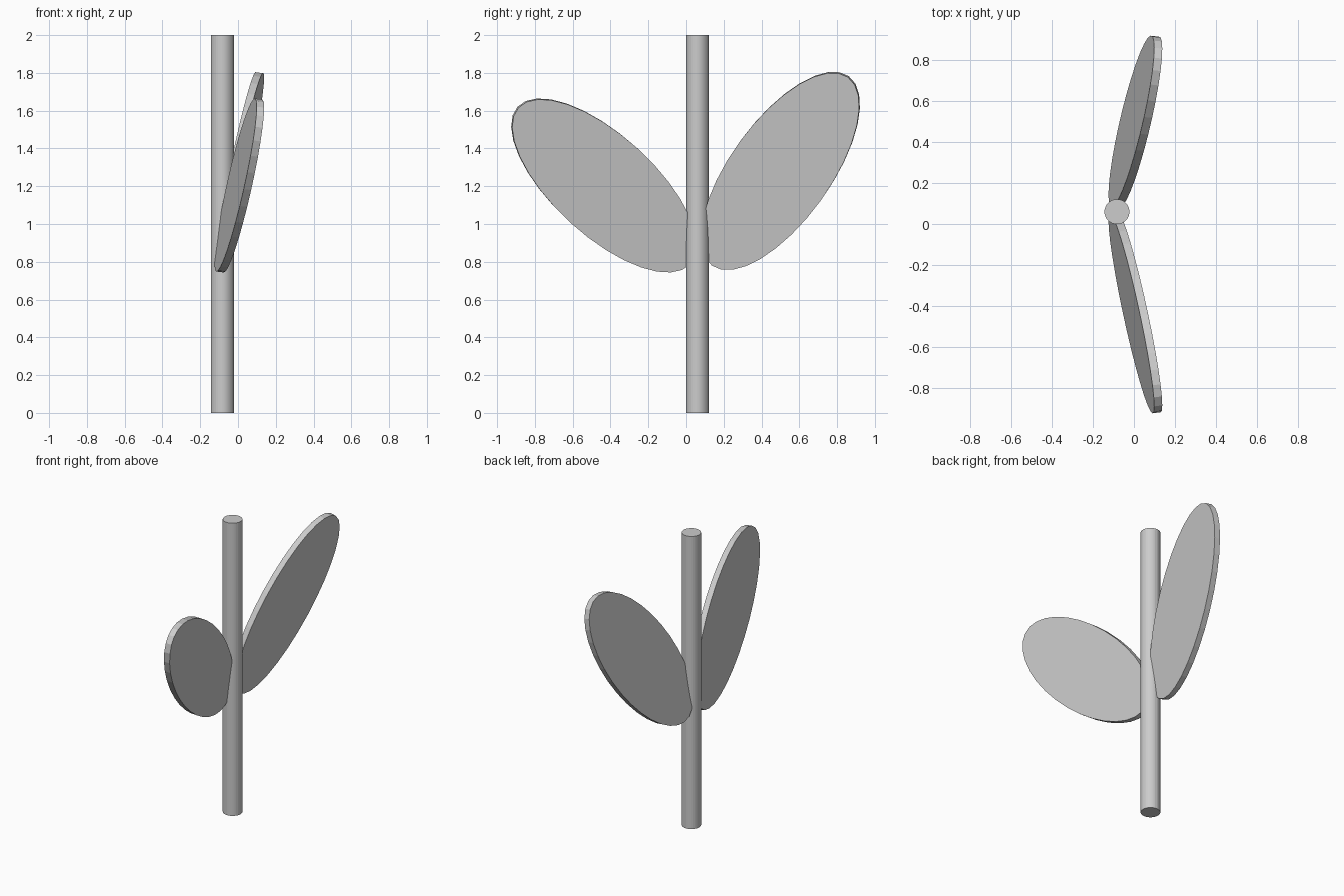
import bpy
from math import radians, sin, cos
from mathutils import Matrix, Vector

if "Cube" in bpy.data.objects:
    bpy.data.objects.remove(bpy.data.objects["Cube"])

# Single plain grey
grey = bpy.data.materials.new("light_grey")
grey.use_nodes = True
colour = (0.604, 0.604, 0.604, 1)
grey.diffuse_color = colour
grey.node_tree.nodes["Principled BSDF"].inputs["Base Color"].default_value = colour


def cylinder(name, radius, depth, location):
    bpy.ops.mesh.primitive_cylinder_add(
        vertices=32, radius=radius, depth=depth, location=location)
    obj = bpy.context.object
    obj.name = name
    obj.data.materials.append(grey)
    return obj


def leaf(name, centre, side, rise, lean=radians(10.3)):
    """Oval disc whose long axis points to side * y, up by rise, leaning to +x."""
    obj = cylinder(name, 1, 2, (0, 0, 0))
    along = Vector((sin(lean), side * cos(rise) * cos(lean), sin(rise) * cos(lean)))
    across = Vector((0, -sin(rise), side * cos(rise)))
    normal = along.cross(across)
    turn = Matrix((along, across, normal)).transposed().to_4x4()
    size = Matrix.Diagonal((0.625, 0.265, 0.02, 1))
    obj.data.transform(turn @ size)
    if (turn @ size).determinant() < 0:
        obj.data.flip_normals()
    obj.location = centre
    return obj


# Upright stem
cylinder("stem", 0.061, 2, (-0.083, 0.06, 1))

# Pair of leaves
leaf("back_leaf", (0.007, 0.5, 1.281), 1, radians(54.2))
leaf("front_leaf", (0.007, -0.435, 1.204), -1, radians(42.4))
